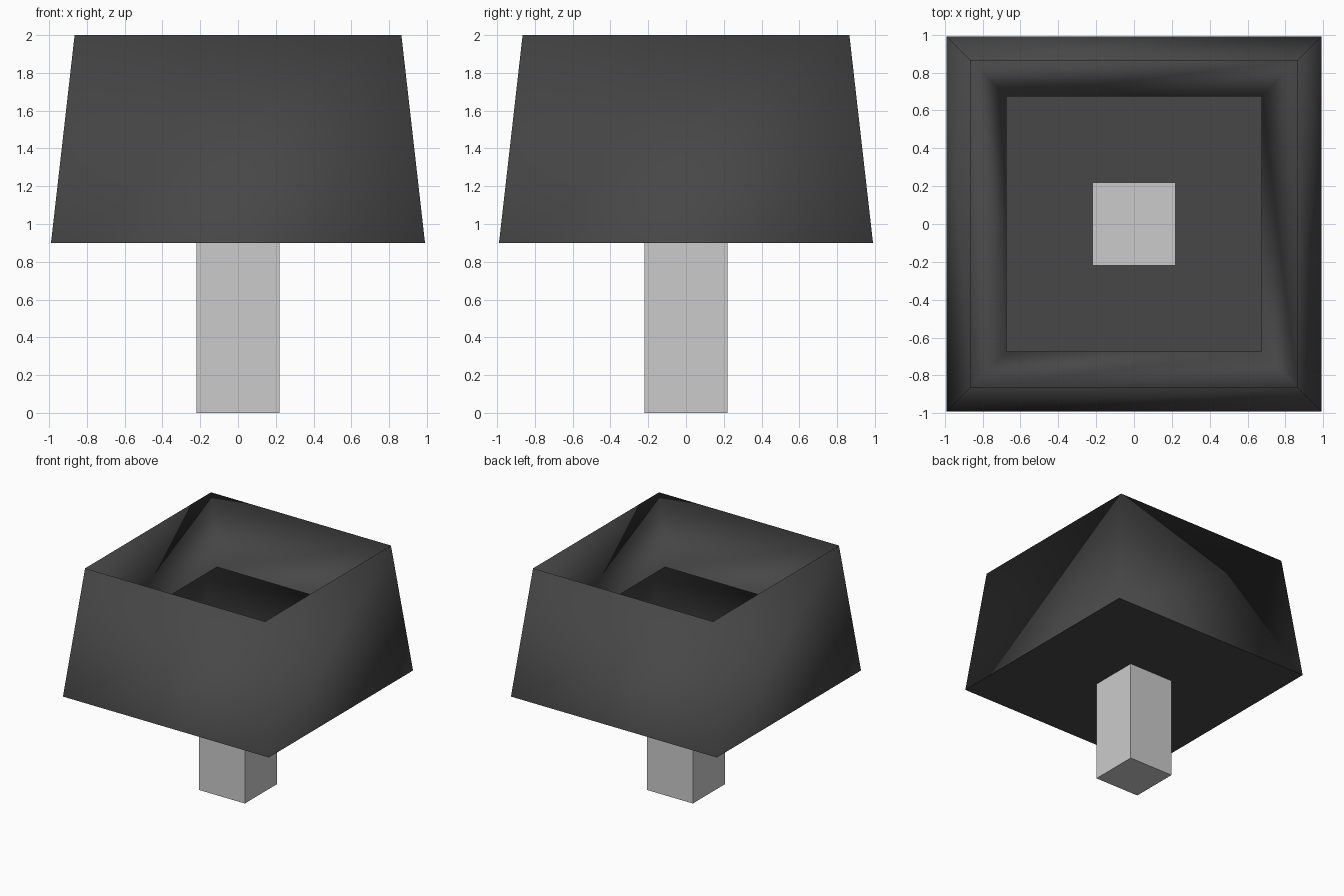
import bpy, bmesh

if "Cube" in bpy.data.objects:
    bpy.data.objects.remove(bpy.data.objects["Cube"])

def material(name, c):
    m = bpy.data.materials.new(name)
    m.diffuse_color = (c, c, c, 1)
    m.use_nodes = True
    m.node_tree.nodes["Principled BSDF"].inputs["Base Color"].default_value = m.diffuse_color
    return m

dark = material("dark grey", 0.063)
light = material("light grey", 0.60)

def square_loft(name, rings, mat, cap_bottom=False, cap_top=False, smooth=False):
    """Square rings given as (half width, z), joined in order."""
    bm = bmesh.new()
    loops = [[bm.verts.new((sx * h, sy * h, z))
              for sx, sy in ((-1, -1), (1, -1), (1, 1), (-1, 1))]
             for h, z in rings]
    for a, b in zip(loops, loops[1:]):
        for i in range(4):
            j = (i + 1) % 4
            f = bm.faces.new((a[i], a[j], b[j], b[i]))
            f.smooth = smooth
    if cap_bottom:
        bm.faces.new(loops[0][::-1])
    if cap_top:
        bm.faces.new(loops[-1])
    me = bpy.data.meshes.new(name)
    bm.to_mesh(me)
    bm.free()
    me.materials.append(mat)
    ob = bpy.data.objects.new(name, me)
    bpy.context.collection.objects.link(ob)
    return ob

# Shade: tapered outer wall folding over the rim into a sloping inner lip
square_loft("lamp_shade", [(0.99, 0.9), (0.865, 2.0), (0.673, 1.475)], dark, smooth=True)

# Flat plate closing the underside of the shade
square_loft("shade_bottom", [(0.99, 0.9)], dark, cap_bottom=True)

# Square post, its top just showing through the plate
square_loft("post", [(0.22, 0.0), (0.22, 0.91)], light, cap_bottom=True, cap_top=True)
